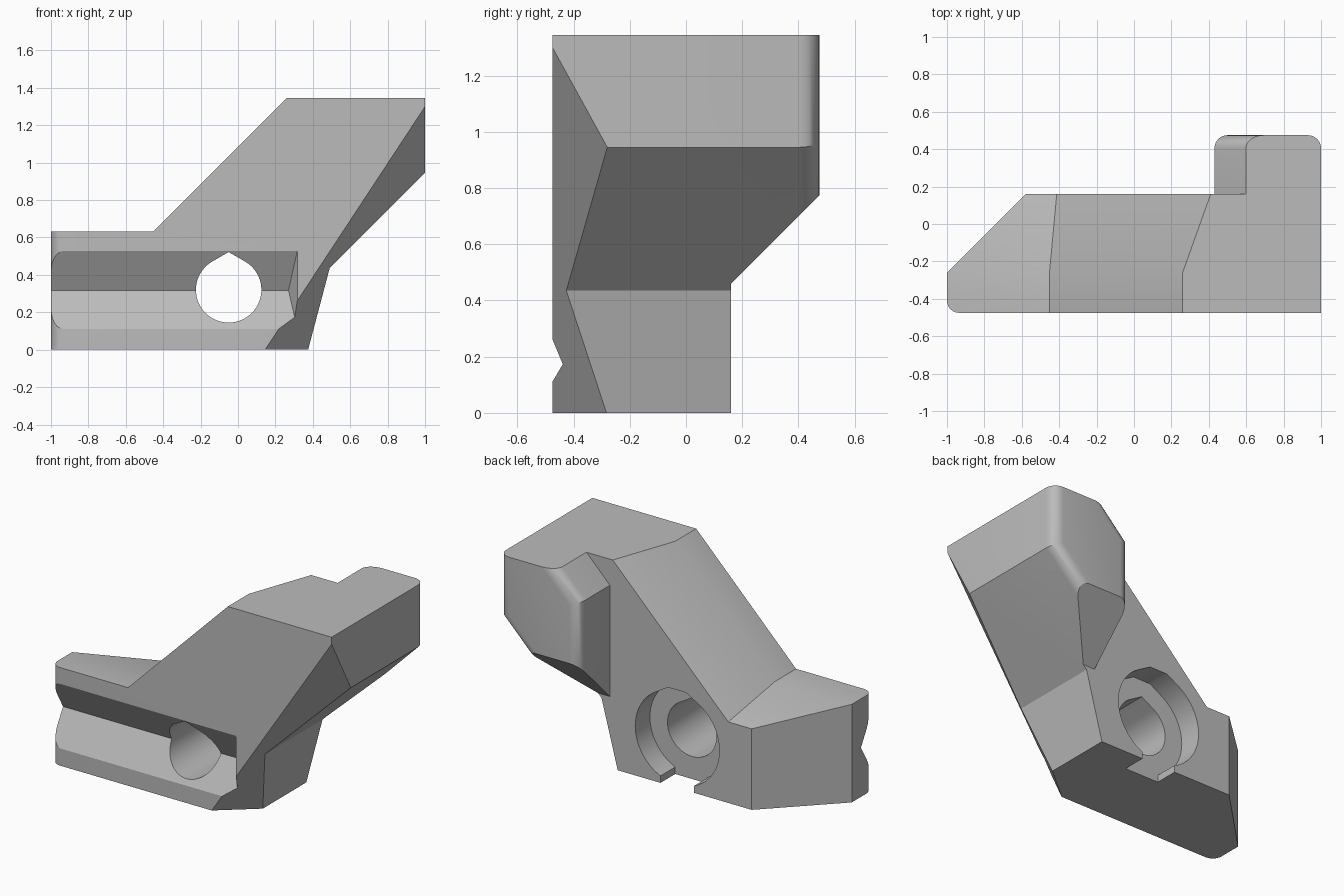
import bpy, bmesh, math
from mathutils import Vector

cube = bpy.data.objects.get("Cube")
if cube:
    bpy.data.objects.remove(cube, do_unlink=True)

FRONT, BACK, HEAD_BACK = -0.475, 0.16, 0.475

grey = bpy.data.materials.new("plain grey")
grey.use_nodes = True
grey.diffuse_color = (0.5, 0.5, 0.5, 1)
grey.node_tree.nodes["Principled BSDF"].inputs["Base Color"].default_value = (0.5, 0.5, 0.5, 1)


def loft(sections):
    """Closed solid through a list of matching point loops."""
    bm = bmesh.new()
    rings = [[bm.verts.new(p) for p in s] for s in sections]
    n = len(rings[0])
    for a, b in zip(rings, rings[1:]):
        for i in range(n):
            j = (i + 1) % n
            bm.faces.new((a[i], a[j], b[j], b[i]))
    bm.faces.new(rings[0])
    bm.faces.new(rings[-1])
    bmesh.ops.recalc_face_normals(bm, faces=bm.faces)
    return bm


def prism(profile, y0, y1):
    return loft([[(x, y, z) for x, z in profile] for y in (y0, y1)])


def round_edges(bm, rule, radius):
    edges = [e for e in bm.edges if rule(e.verts[0].co, e.verts[1].co)]
    bmesh.ops.bevel(bm, geom=edges, offset=radius, segments=6, profile=0.5, affect='EDGES')


def slice_off(bm, co, normal):
    """Remove everything on the normal's side of a plane and close the cut."""
    cut = bmesh.ops.bisect_plane(bm, geom=bm.verts[:] + bm.edges[:] + bm.faces[:], dist=1e-5,
                                 plane_co=co, plane_no=Vector(normal).normalized(), clear_outer=True)
    edges = [g for g in cut["geom_cut"] if isinstance(g, bmesh.types.BMEdge)]
    bmesh.ops.edgeloop_fill(bm, edges=edges)
    bmesh.ops.recalc_face_normals(bm, faces=bm.faces)


def make(name, bm):
    bmesh.ops.recalc_face_normals(bm, faces=bm.faces)
    mesh = bpy.data.meshes.new(name)
    bm.to_mesh(mesh)
    bm.free()
    mesh.materials.append(grey)
    ob = bpy.data.objects.new(name, mesh)
    bpy.context.collection.objects.link(ob)
    return ob


def combine(target, tool, operation):
    mod = target.modifiers.new("combine", 'BOOLEAN')
    mod.operation, mod.solver, mod.object = operation, 'EXACT', tool
    bpy.context.view_layer.objects.active = target
    bpy.ops.object.modifier_apply(modifier=mod.name)
    bpy.data.objects.remove(tool, do_unlink=True)


def teardrop(cx, cz, r, top, slot=0.0):
    """Circle with 30 degree roof cut at height top, and an optional slot downwards."""
    s = math.degrees(math.asin(slot / r))
    arcs = [(120, 270 - s), (270 + s, 420)] if slot else [(120, 420)]
    pts = []
    for k, (a, b) in enumerate(arcs):
        if k:
            pts += [(cx - slot, cz - 0.5), (cx + slot, cz - 0.5)]
        n = round((b - a) / 6)
        for i in range(n + 1):
            t = math.radians(a + (b - a) * i / n)
            pts.append((cx + r * math.cos(t), cz + r * math.sin(t)))
    half = (r / math.sin(math.radians(60)) - top) / math.tan(math.radians(30))
    if half < 0.01:
        return pts + [(cx, cz + top)]
    return pts + [(cx + half, cz + top), (cx - half, cz + top)]


# Main body: leaning arm on a foot, upper surfaces sinking towards the back
def section(y, foot_top, shoulder, crest):
    pts = [(-1, 0), (-1, foot_top), (shoulder, foot_top), (crest, 1.345), (1, 1.345),
           (1, 0.945), (0.49, 0.435), (0.375, 0)]
    return [(x, y, z) for x, z in pts]


bm = loft([section(FRONT, 0.632, -0.452, 0.26), section(-0.26, 0.632, -0.452, 0.26),
           section(BACK, 0.522, -0.413, 0.41)])
round_edges(bm, lambda a, b: max(a.x, b.x) < -0.99 and max(a.y, b.y) < -0.47, 0.065)
# Slanted back corner of the foot, then the long front chamfer
slice_off(bm, (-1, -0.26, 0), (-1, 1, 0))
slice_off(bm, (0.145, FRONT, 0), (1.3, -1.556, -0.855))
body = make("bracket_body", bm)

# Head block behind the top of the arm
bm = prism([(1, 1.345), (0.598, 1.345), (0.43, 1.177), (0.43, 0.375), (1, 0.945)], 0.12, HEAD_BACK)
round_edges(bm, lambda a, b: min(a.y, b.y) > 0.47 and min(a.z, b.z) < 1.34, 0.07)
slice_off(bm, (0, 0, 0.3), (0, 1, -1))
combine(body, make("head_block", bm), 'UNION')

# V groove along the front of the foot, with a flared end
def groove(x_mouth, x_root):
    return [(x_mouth, FRONT - 0.06, 0.63), (x_root, FRONT + 0.122, 0.317), (x_mouth, FRONT - 0.06, 0.01)]


combine(body, make("groove_cutter", loft([groove(-1.2, -1.2), groove(0.34, 0.27)])), 'DIFFERENCE')

# Bolt hole, and the nut recess open to the bottom
combine(body, make("hole_cutter", prism(teardrop(-0.05, 0.32, 0.175, 0.202), -1, 1)), 'DIFFERENCE')
combine(body, make("recess_cutter", prism(teardrop(-0.05, 0.32, 0.3, 0.31, 0.12), 0.01, 0.4)), 'DIFFERENCE')

# Tidy flat seams and shade
bm = bmesh.new()
bm.from_mesh(body.data)
bmesh.ops.remove_doubles(bm, verts=bm.verts, dist=1e-4)
bmesh.ops.dissolve_limit(bm, angle_limit=math.radians(0.5), verts=bm.verts, edges=bm.edges)
bm.to_mesh(body.data)
bm.free()
bpy.ops.object.select_all(action='DESELECT')
body.select_set(True)
bpy.context.view_layer.objects.active = body
bpy.ops.object.shade_smooth_by_angle(angle=math.radians(30))
